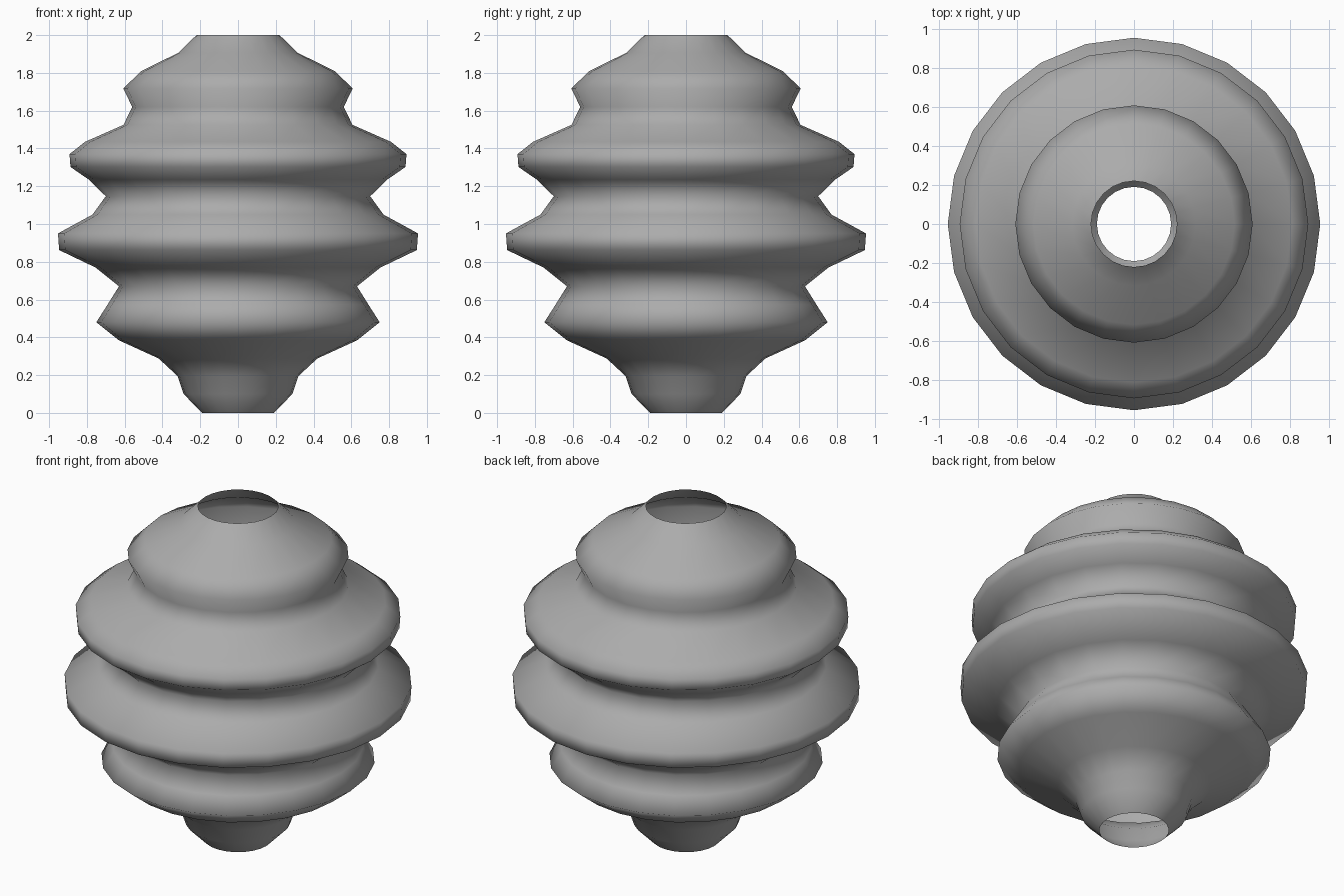
import bpy, bmesh, math

if "Cube" in bpy.data.objects:
    bpy.data.objects.remove(bpy.data.objects["Cube"])

SIDES = 24
# Ribbed profile (radius, height) from bottom opening to top opening
PROFILE = [
    (0.19, 0.0), (0.288, 0.10), (0.32, 0.195), (0.42, 0.288), (0.63, 0.384),
    (0.75, 0.48), (0.69, 0.574), (0.63, 0.67), (0.755, 0.77), (0.947, 0.862),
    (0.953, 0.95), (0.77, 1.05), (0.70, 1.147), (0.79, 1.235), (0.887, 1.302),
    (0.892, 1.37), (0.81, 1.435), (0.606, 1.525), (0.56, 1.62), (0.607, 1.717),
    (0.515, 1.808), (0.315, 1.907), (0.22, 2.0),
]

# Open-ended turned shell
bm = bmesh.new()
rings = []
for r, z in PROFILE:
    rings.append([bm.verts.new((r * math.cos(2 * math.pi * i / SIDES),
                                r * math.sin(2 * math.pi * i / SIDES), z))
                  for i in range(SIDES)])
for low, high in zip(rings, rings[1:]):
    for i in range(SIDES):
        j = (i + 1) % SIDES
        face = bm.faces.new((low[i], low[j], high[j], high[i]))
        face.smooth = True

mesh = bpy.data.meshes.new("ribbed_lantern_shell")
bm.to_mesh(mesh)
bm.free()
shell = bpy.data.objects.new("ribbed_lantern_shell", mesh)
bpy.context.collection.objects.link(shell)

# Dark grey surface
grey = bpy.data.materials.new("dark_grey")
grey.diffuse_color = (0.41, 0.41, 0.41, 1.0)
grey.use_nodes = True
grey.node_tree.nodes["Principled BSDF"].inputs["Base Color"].default_value = grey.diffuse_color
mesh.materials.append(grey)
